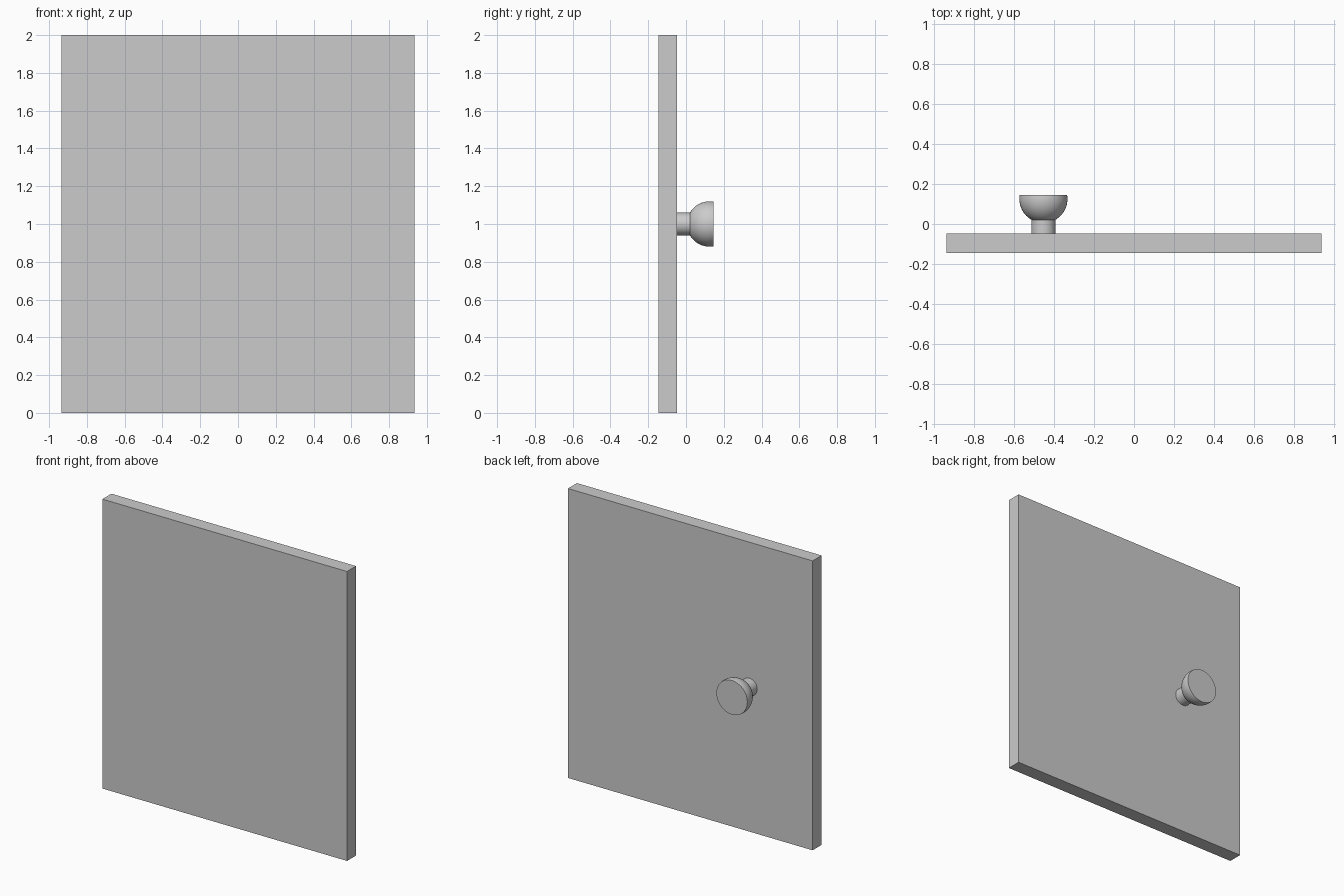
import bpy, math

cube = bpy.data.objects.get("Cube")
if cube:
    bpy.data.objects.remove(cube, do_unlink=True)

grey = bpy.data.materials.new("plain_grey")
grey.use_nodes = True
colour = (0.6, 0.6, 0.6, 1)
grey.diffuse_color = colour
grey.node_tree.nodes["Principled BSDF"].inputs["Base Color"].default_value = colour

KNOB_X, KNOB_Z = -0.452, 1.0
PANEL_BACK = -0.047
SEGMENTS = 48


def lathe(name, profile):
    """Revolve (radius, y) points around the knob axis and cap both ends."""
    verts, faces = [], []
    for radius, y in profile:
        for i in range(SEGMENTS):
            a = math.tau * i / SEGMENTS
            verts.append((radius * math.cos(a), y, radius * math.sin(a)))
    for ring in range(len(profile) - 1):
        for i in range(SEGMENTS):
            j = (i + 1) % SEGMENTS
            a, b = ring * SEGMENTS, (ring + 1) * SEGMENTS
            faces.append((a + i, b + i, b + j, a + j))
    faces.append(tuple(range(SEGMENTS)))
    last = (len(profile) - 1) * SEGMENTS
    faces.append(tuple(last + i for i in reversed(range(SEGMENTS))))
    mesh = bpy.data.meshes.new(name)
    mesh.from_pydata(verts, [], faces)
    mesh.materials.append(grey)
    obj = bpy.data.objects.new(name, mesh)
    obj.location = (KNOB_X, 0, KNOB_Z)
    bpy.context.collection.objects.link(obj)
    bpy.ops.object.select_all(action='DESELECT')
    obj.select_set(True)
    bpy.context.view_layer.objects.active = obj
    bpy.ops.object.shade_smooth_by_angle(angle=math.radians(35))
    return obj


# Flat door panel
bpy.ops.mesh.primitive_cube_add(size=1, location=(0, -0.096, 1))
panel = bpy.context.object
panel.name = "door_panel"
panel.scale = (1.87, 0.098, 2)
bpy.ops.object.transform_apply(location=False, rotation=False, scale=True)
panel.data.materials.append(grey)

# Short round stem behind the panel
lathe("knob_stem", [(0.06, PANEL_BACK), (0.06, 0.03)])

# Rounded knob: a sphere cut flat at the stem and just past its equator
R, CENTRE, STEPS = 0.12, 0.125, 14
start, end = math.radians(-60), math.asin(0.02 / R)
angles = [start + (end - start) * i / STEPS for i in range(STEPS + 1)]
lathe("knob_head", [(R * math.cos(a), CENTRE + R * math.sin(a)) for a in angles])
